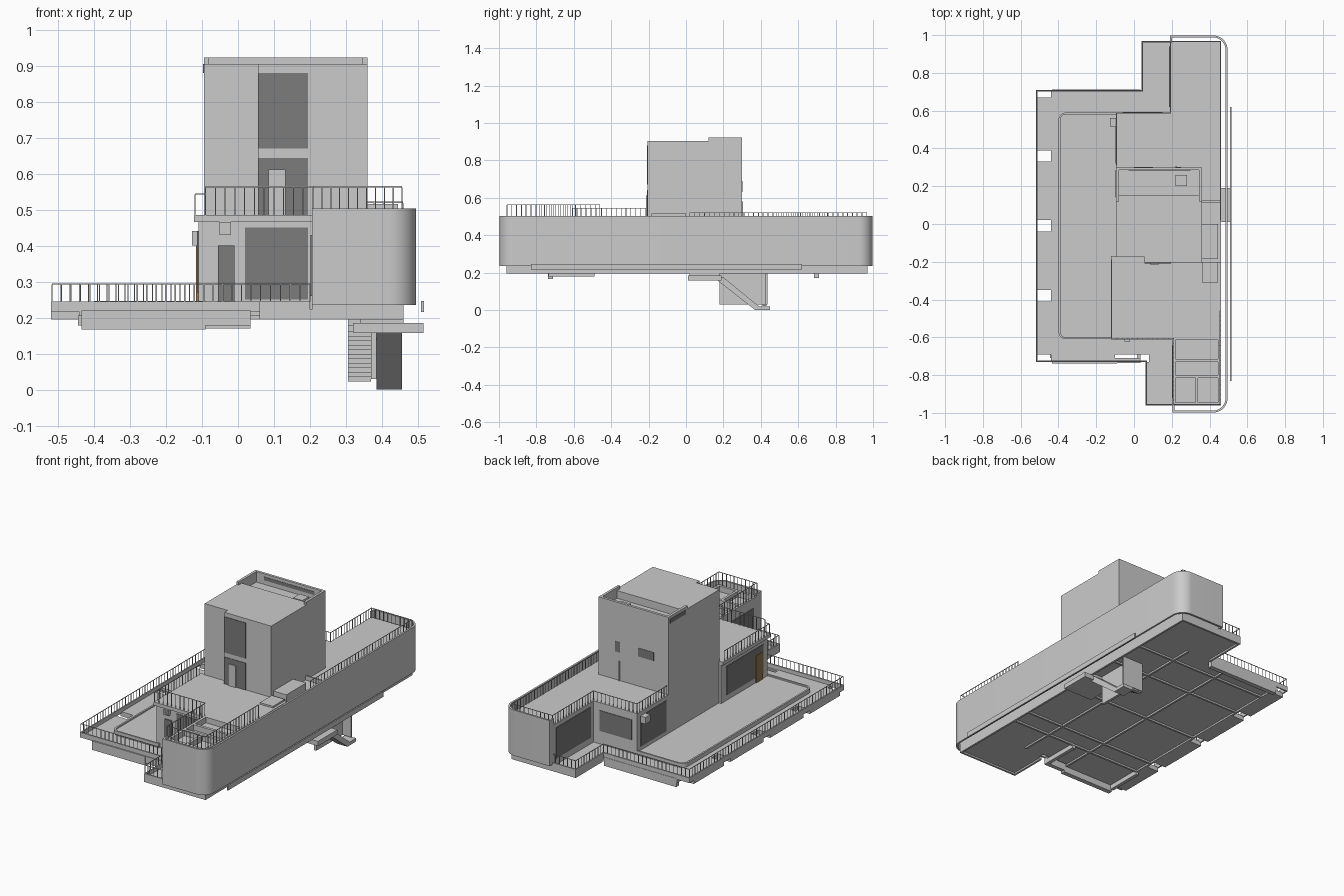
import bpy, bmesh, math
from mathutils import Vector


def material(name, c):
    m = bpy.data.materials.new(name)
    m.diffuse_color = (*c, 1)
    return m


GLASS = material("dark_glass", (0.2, 0.2, 0.2))
WOOD = material("brown_wood", (0.3, 0.18, 0.08))


def finish(name, bm, mat=None):
    bmesh.ops.recalc_face_normals(bm, faces=bm.faces)
    me = bpy.data.meshes.new(name)
    bm.to_mesh(me)
    bm.free()
    ob = bpy.data.objects.new(name, me)
    bpy.context.collection.objects.link(ob)
    if mat:
        me.materials.append(mat)
    return ob


def add_prism(bm, pts, z0, z1):
    lo = [bm.verts.new((x, y, z0)) for x, y in pts]
    hi = [bm.verts.new((x, y, z1)) for x, y in pts]
    n = len(pts)
    bm.faces.new(lo[::-1])
    bm.faces.new(hi)
    for i in range(n):
        j = (i + 1) % n
        bm.faces.new((lo[i], lo[j], hi[j], hi[i]))


def boxes(name, items, mat=None):
    """Each item: x0, x1, y0, y1, z0, z1"""
    bm = bmesh.new()
    for a, b, c, d, e, f in items:
        add_prism(bm, [(a, c), (b, c), (b, d), (a, d)], e, f)
    return finish(name, bm, mat)


def prism(name, pts, z0, z1, mat=None):
    bm = bmesh.new()
    add_prism(bm, pts, z0, z1)
    return finish(name, bm, mat)


def offset(pts, d):
    """Shift an open path sideways, with mitred corners"""
    v = [Vector(p) for p in pts]
    out = []
    for i, p in enumerate(v):
        a = (p - v[i - 1]).normalized() if i else (v[1] - p).normalized()
        b = (v[i + 1] - p).normalized() if i < len(v) - 1 else a
        na, nb = Vector((-a.y, a.x)), Vector((-b.y, b.x))
        m = (na + nb).normalized()
        out.append(tuple(p + m * d / m.dot(na)))
    return out


def ribbon(name, path, t, z0, z1):
    return prism(name, path + offset(path, t)[::-1], z0, z1)


def railing(name, path, z0, z1, step=0.026, t=0.003):
    bm = bmesh.new()
    add_prism(bm, path + offset(path, t)[::-1], z1 - t, z1)
    h = t / 2
    for p, q in zip(path, path[1:]):
        p, q = Vector(p), Vector(q)
        n = max(1, round((q - p).length / step))
        for i in range(n + 1):
            x, y = p.lerp(q, i / n)
            add_prism(bm, [(x - h, y - h), (x + h, y - h), (x + h, y + h), (x - h, y + h)], z0, z1 - t)
    return finish(name, bm)


def arc(cx, cy, r, a0, a1, n=10):
    return [(cx + r * math.cos(math.radians(a0 + (a1 - a0) * i / n)),
             cy + r * math.sin(math.radians(a0 + (a1 - a0) * i / n))) for i in range(n + 1)]


# lower deck, with openings left along the west edge
W = [(0.39, 0.67), (0.02, 0.33), (-0.35, -0.04), (-0.69, -0.41)]
slab = [(-0.44, 0.46, -0.69, 0.71, 0.205, 0.222),
        (-0.44, -0.10, -0.73, -0.69, 0.205, 0.222), (0.08, 0.46, -0.73, -0.69, 0.205, 0.222),
        (0.06, 0.46, -0.96, -0.73, 0.205, 0.222), (0.04, 0.46, 0.71, 0.97, 0.205, 0.222)]
slab += [(-0.52, -0.44, a, b, 0.195, 0.222) for b, a in [(p[1], p[0]) for p in W]]
boxes("lower_deck", slab)

edge = [(0.20, 0.97), (0.04, 0.97), (0.04, 0.71), (-0.52, 0.71),
        (-0.52, -0.73), (0.06, -0.73), (0.06, -0.96), (0.20, -0.96)]
ribbon("deck_curb", edge, 0.008, 0.215, 0.245)
railing("deck_railing", offset(edge, 0.003), 0.245, 0.295)

# raised inner platform with a rounded rim
rim = [(-0.09, 0.59)] + arc(-0.36, 0.55, 0.04, 90, 180, 6) + arc(-0.36, -0.57, 0.04, 180, 270, 6) + [(-0.09, -0.61)]
prism("inner_platform", rim, 0.222, 0.238)
ribbon("platform_rim", rim, 0.01, 0.222, 0.246)

# underside ribs and hanging fascias
ribs = [(x, x + 0.012, -0.69, 0.71, 0.195, 0.206) for x in (-0.44, -0.10, 0.20)]
ribs += [(-0.44, 0.46, y, y + 0.012, 0.195, 0.206) for y in (-0.50, -0.38, -0.01, 0.36, 0.58)]
ribs += [(0.448, 0.46, -0.96, 0.97, 0.195, 0.206), (0.06, 0.46, -0.96, -0.948, 0.195, 0.206),
         (0.04, 0.46, 0.958, 0.97, 0.195, 0.206), (0.06, 0.072, -0.96, -0.73, 0.195, 0.206),
         (0.04, 0.052, 0.71, 0.97, 0.195, 0.206)]
boxes("underside_ribs", ribs)
boxes("hanging_fascias", [(-0.435, -0.09, -0.738, -0.71, 0.167, 0.22), (-0.09, 0.035, -0.735, -0.71, 0.178, 0.22),
                          (-0.435, 0.035, 0.685, 0.712, 0.170, 0.22),
                          (-0.445, -0.425, -0.71, -0.49, 0.178, 0.206), (0.015, 0.035, -0.71, -0.49, 0.178, 0.206)])

# enclosed main floor
boxes("front_rooms", [(-0.11, 0.46, -0.60, -0.17, 0.222, 0.465), (0.205, 0.46, -0.96, -0.60, 0.222, 0.455)])
boxes("rear_rooms", [(-0.095, 0.46, -0.17, 0.59, 0.222, 0.465), (0.19, 0.46, 0.59, 0.97, 0.222, 0.465)])
boxes("front_roof", [(-0.122, 0.36, -0.612, -0.17, 0.465, 0.485), (0.36, 0.46, -0.612, -0.20, 0.465, 0.485)])

# curved screen wall wrapping the east side
wall = [(0.205, -0.998)] + arc(0.42, -0.923, 0.075, 270, 360) + arc(0.42, 0.923, 0.075, 0, 90) + [(0.19, 0.998)]
screen = ribbon("curved_screen_wall", wall, 0.011, 0.235, 0.503)
bpy.context.view_layer.objects.active = screen
screen.select_set(True)
bpy.ops.object.shade_smooth_by_angle(angle=math.radians(30))
boxes("screen_end_walls", [(0.205, 0.215, -0.998, -0.95, 0.235, 0.503), (0.19, 0.20, 0.96, 0.998, 0.235, 0.503)])
boxes("east_edge_strip", [(0.508, 0.516, -0.83, 0.62, 0.216, 0.246)])

# tower with a sunken terrace at the rear of its roof
boxes("tower", [(-0.095, 0.055, -0.175, 0.30, 0.222, 0.86), (0.055, 0.36, -0.205, 0.30, 0.222, 0.86),
                (-0.095, 0.055, -0.175, 0.15, 0.86, 0.905), (0.055, 0.36, -0.205, 0.15, 0.86, 0.905)])
boxes("tower_parapet", [(-0.095, -0.08, 0.12, 0.30, 0.86, 0.922), (0.345, 0.36, 0.12, 0.30, 0.86, 0.922),
                        (-0.08, 0.345, 0.285, 0.30, 0.86, 0.922)])
boxes("terrace_hatch", [(0.22, 0.28, 0.20, 0.26, 0.86, 0.88)])
boxes("tower_glazing", [(0.055, 0.195, -0.208, -0.20, 0.67, 0.88), (0.055, 0.195, -0.208, -0.20, 0.485, 0.643),
                        (0.00, 0.10, 0.298, 0.302, 0.64, 0.69), (0.22, 0.25, 0.298, 0.302, 0.63, 0.69),
                        (-0.097, -0.09, 0.14, 0.285, 0.88, 0.905), (-0.03, 0.30, 0.283, 0.286, 0.885, 0.905)], GLASS)
boxes("tower_door", [(0.085, 0.132, -0.214, -0.20, 0.485, 0.612)])

# windows, doors and wall fittings of the main floor
boxes("main_floor_glazing", [(-0.114, -0.10, -0.56, -0.22, 0.27, 0.44), (0.02, 0.195, -0.603, -0.59, 0.25, 0.45),
                             (-0.06, 0.15, 0.588, 0.593, 0.30, 0.42), (0.186, 0.20, 0.62, 0.94, 0.26, 0.44),
                             (-0.098, -0.09, 0.32, 0.56, 0.26, 0.44), (0.201, 0.21, -0.92, -0.64, 0.26, 0.43)], GLASS)
boxes("side_door", [(-0.117, -0.10, -0.55, -0.49, 0.24, 0.40)], WOOD)
boxes("front_door", [(-0.055, -0.01, -0.606, -0.59, 0.24, 0.40)], GLASS)
boxes("wall_vent", [(-0.052, -0.02, -0.618, -0.60, 0.43, 0.465)])
boxes("vent_slats", [(-0.05, -0.022, -0.621, -0.617, 0.434 + i * 0.007, 0.437 + i * 0.007) for i in range(5)])
boxes("wall_unit", [(-0.128, -0.095, 0.515, 0.56, 0.40, 0.44)])

# skylight frames on the front roof and equipment on the east roof
fr = [(0.205, 0.46, y, y + 0.016, 0.455, 0.488) for y in (-0.96, -0.815, -0.73, -0.615)]
fr += [(x, x + 0.016, -0.96, -0.60, 0.455, 0.488) for x in (0.205, 0.444)]
fr += [(0.325, 0.339, -0.96, -0.80, 0.455, 0.488)]
boxes("skylight_frames", fr)
boxes("roof_boxes", [(0.36, 0.445, -0.185, 0.0, 0.465, 0.515), (0.36, 0.445, -0.31, -0.20, 0.485, 0.495),
                     (0.36, 0.46, 0.115, 0.125, 0.465, 0.49)])
boxes("vent_pipe", [(0.22, 0.226, 0.30, 0.306, 0.465, 0.58)])

# roof railings
railing("front_west_railing", [(-0.119, -0.19), (-0.119, -0.609), (-0.09, -0.609)], 0.485, 0.545)
railing("front_roof_railing", [(-0.09, -0.606), (0.208, -0.606), (0.208, -0.957), (0.456, -0.957), (0.456, -0.46)],
        0.485, 0.565)
railing("rear_roof_railing", [(0.458, 0.02), (0.458, 0.967), (0.193, 0.967), (0.193, 0.587), (-0.092, 0.587),
                              (-0.092, 0.31)], 0.465, 0.522)

# stairs below the deck
boxes("stair_landing", [(0.32, 0.515, 0.01, 0.19, 0.157, 0.185), (0.34, 0.46, 0.02, 0.18, 0.185, 0.206)])
N = 12
dy, dz = 0.25 / N, 0.15 / N
boxes("stair_steps", [(0.305, 0.37, 0.18 + i * dy, 0.18 + (i + 1) * dy, 0.16 - i * dz, 0.178 - i * dz)
                      for i in range(N)])
boxes("stair_shaft", [(0.37, 0.385, 0.18, 0.43, 0.03, 0.206), (0.305, 0.44, 0.425, 0.435, 0.03, 0.206)])


def slope(name, x0, x1, prof):
    """Extrude a y-z outline along x"""
    bm = bmesh.new()
    f = bm.faces.new([bm.verts.new((x0, y, z)) for y, z in prof])
    r = bmesh.ops.extrude_face_region(bm, geom=[f])
    bmesh.ops.translate(bm, vec=(x1 - x0, 0, 0), verts=[v for v in r["geom"] if isinstance(v, bmesh.types.BMVert)])
    return finish(name, bm)


slope("stair_ramp", 0.385, 0.455, [(0.17, 0.157), (0.17, 0.185), (0.20, 0.175), (0.39, 0.02), (0.45, 0.02),
                                   (0.45, 0.0), (0.37, 0.0)])
